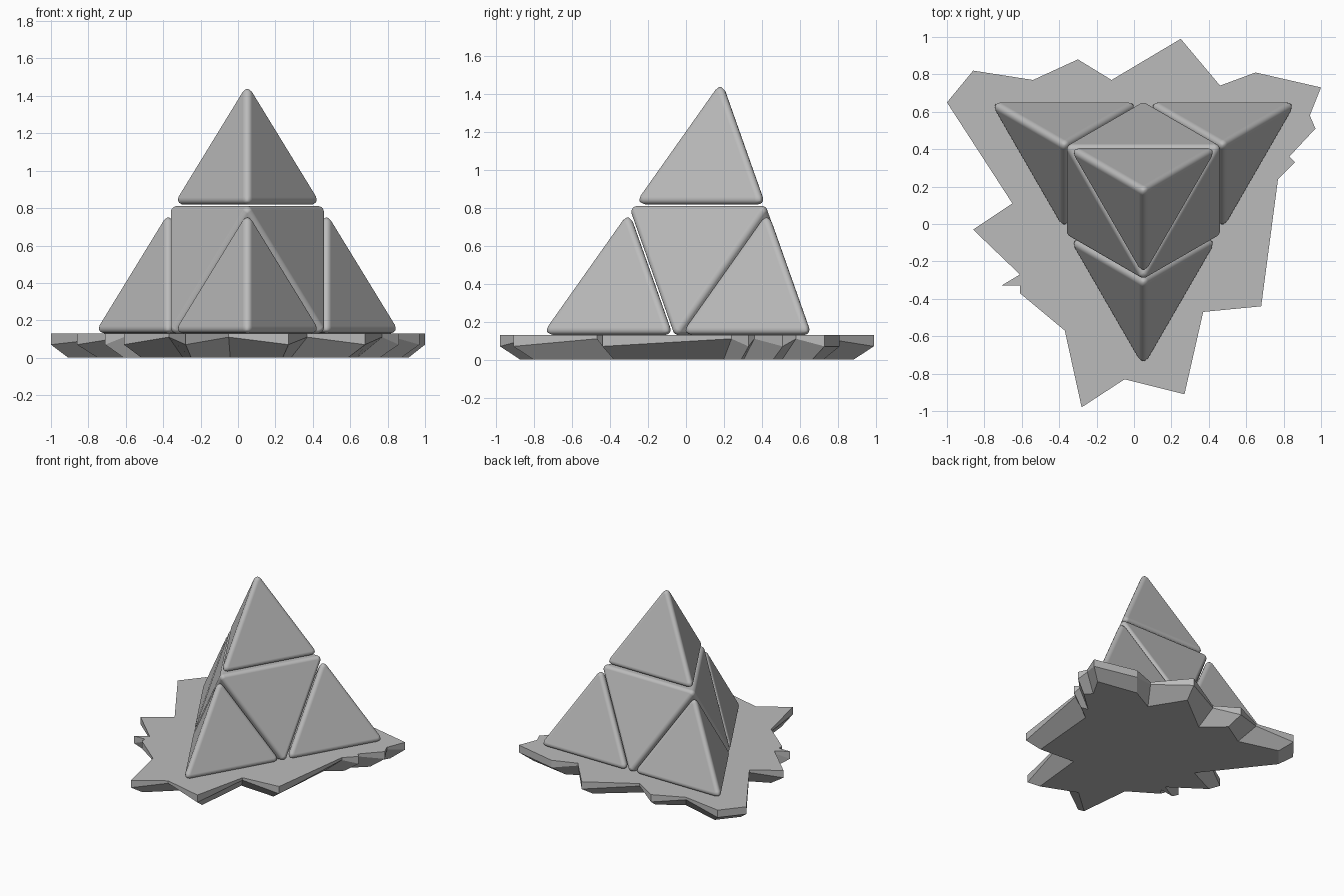
import bpy, bmesh
from math import sin, cos, radians, sqrt
from mathutils import Vector

cube = bpy.data.objects.get("Cube")
if cube:
    bpy.data.objects.remove(cube, do_unlink=True)

grey = bpy.data.materials.new("stone grey")
grey.use_nodes = True
COLOUR = (0.5, 0.5, 0.5, 1)
grey.diffuse_color = COLOUR
grey.node_tree.nodes["Principled BSDF"].inputs["Base Color"].default_value = COLOUR

ROUND = 0.03                      # radius of the rounded edges
GROUND = 0.13                     # top of the base slab
AXIS = Vector((0.05, 0.18, 0))    # vertical axis of the pyramid
ANGLES = (-90, 30, 150)


def finish(bm, name):
    bmesh.ops.recalc_face_normals(bm, faces=bm.faces)
    mesh = bpy.data.meshes.new(name)
    bm.to_mesh(mesh)
    bm.free()
    mesh.materials.append(grey)
    obj = bpy.data.objects.new(name, mesh)
    bpy.context.collection.objects.link(obj)
    return obj


def polar(radius, angle, z):
    a = radians(angle)
    return Vector((radius * cos(a), radius * sin(a), z))


def rounded_solid(name, corners, centre, width):
    """Convex solid through the corners, with soft rounded edges."""
    bm = bmesh.new()
    for c in corners:
        bm.verts.new(c)
    bmesh.ops.convex_hull(bm, input=bm.verts)
    obj = finish(bm, name)
    obj.location = centre
    obj.data.shade_smooth()
    bevel = obj.modifiers.new("rounded edges", 'BEVEL')
    bevel.width = width
    bevel.segments = 5
    bevel.limit_method = 'NONE'
    bevel.harden_normals = True
    return obj


# Four corner tetrahedra: one on top, three around the foot
edge = 0.68
height = edge * sqrt(2 / 3)
R = height * 3 / 4 + 3 * ROUND
tetra = [polar(R * sqrt(8) / 3, a, -R / 3) for a in ANGLES] + [Vector((0, 0, R))]
lift = ROUND + height / 4
places = {"top_tetrahedron": Vector((0, 0, 0.818 + lift))}
for side, a in zip(("front", "left", "right"), ANGLES):
    places[side + "_tetrahedron"] = polar(0.488, a, GROUND + lift)
for name, place in places.items():
    rounded_solid(name, tetra, AXIS + place, ROUND * sqrt(2))

# Central octahedron
edge = 0.76
R = edge / sqrt(2) + sqrt(3) * ROUND
ring, level = R * sqrt(2 / 3), R / sqrt(3)
octa = [polar(ring, a, level) for a in ANGLES]
octa += [-c for c in octa]
rounded_solid("central_octahedron", octa,
              AXIS + Vector((0, 0, GROUND + level)), ROUND / sqrt(2))

# Jagged base slab, undercut toward its underside
outline = [Vector(p) for p in (
    (-.86, .82), (-1, .65), (-.65, .11), (-.86, -.03), (-.61, -.27), (-.71, -.33),
    (-.61, -.33), (-.61, -.37), (-.37, -.57), (-.28, -.98), (-.05, -.83), (.27, -.91),
    (.37, -.47), (.68, -.44), (.77, .24), (.86, .33), (.83, .36), (.97, .51),
    (.94, .58), (1, .73), (.65, .81), (.46, .74), (.25, .99), (-.12, .77),
    (-.3, .88), (-.54, .77))]
bm = bmesh.new()
top, middle, bottom = [], [], []
count = len(outline)
for i, p in enumerate(outline):
    before, after = outline[i - 1], outline[(i + 1) % count]
    notch = (p - before).cross(after - p) < 0
    foot = p - p.normalized() * (0.14 if notch else 0.11)
    top.append(bm.verts.new((p.x, p.y, GROUND)))
    middle.append(bm.verts.new((p.x, p.y, 0.11 if notch else 0.07)))
    bottom.append(bm.verts.new((foot.x, foot.y, 0)))
bm.faces.new(top)
bm.faces.new(bottom[::-1])
for upper, lower in ((top, middle), (middle, bottom)):
    for i in range(count):
        j = (i + 1) % count
        bm.faces.new((upper[i], lower[i], lower[j], upper[j]))
finish(bm, "jagged_base")
